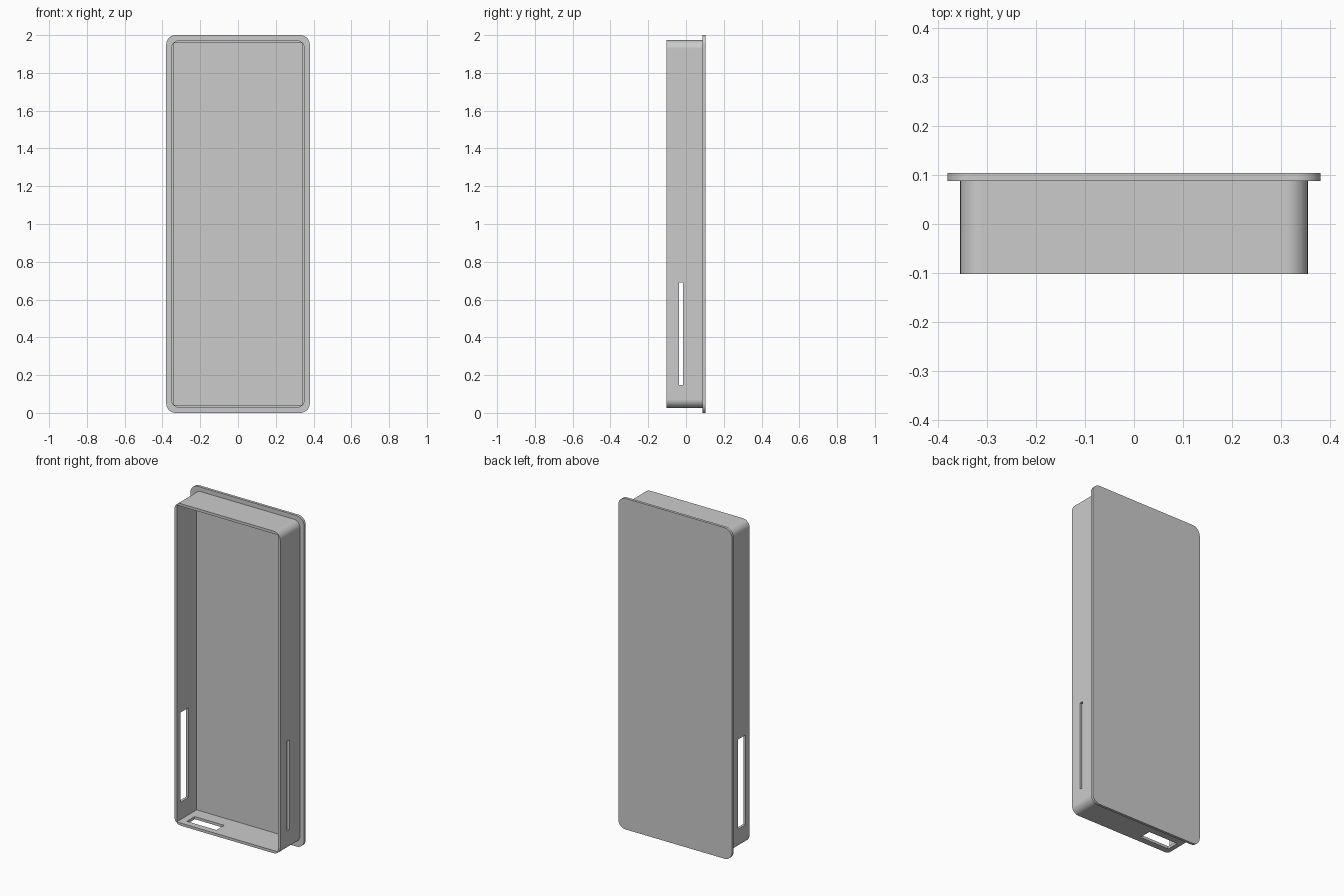
import bpy, bmesh
from math import sin, cos, pi, radians
from mathutils import Vector

if "Cube" in bpy.data.objects:
    bpy.data.objects.remove(bpy.data.objects["Cube"], do_unlink=True)

grey = bpy.data.materials.new("plain grey")
grey.use_nodes = True
COLOUR = (0.6, 0.6, 0.6, 1)
grey.diffuse_color = COLOUR
grey.node_tree.nodes["Principled BSDF"].inputs["Base Color"].default_value = COLOUR

MID_Z = 1.0
BODY_W, BODY_H, WALL = 0.354, 0.973, 0.016      # half width, half height, wall
FRONT, PLATE_FRONT, BACK = -0.102, 0.088, 0.104  # depths along y


def new_object(name, bm):
    bmesh.ops.recalc_face_normals(bm, faces=bm.faces)
    mesh = bpy.data.meshes.new(name)
    bm.to_mesh(mesh)
    bm.free()
    mesh.materials.append(grey)
    ob = bpy.data.objects.new(name, mesh)
    bpy.context.collection.objects.link(ob)
    return ob


def rounded_slab(name, half_w, half_h, radius, y0, y1, steps=10):
    """Rounded rectangle in x-z, extruded from y0 to y1."""
    bm = bmesh.new()
    verts = []
    for i, (sx, sz) in enumerate([(1, 1), (-1, 1), (-1, -1), (1, -1)]):
        for k in range(steps + 1):
            a = (i + k / steps) * pi / 2
            verts.append(bm.verts.new((sx * (half_w - radius) + radius * cos(a), y0,
                                       MID_Z + sz * (half_h - radius) + radius * sin(a))))
    face = bm.faces.new(verts)
    ext = bmesh.ops.extrude_face_region(bm, geom=[face], use_keep_orig=True)
    top = [v for v in ext["geom"] if isinstance(v, bmesh.types.BMVert)]
    bmesh.ops.translate(bm, verts=top, vec=(0, y1 - y0, 0))
    return new_object(name, bm)


def box(name, lo, hi):
    bm = bmesh.new()
    bmesh.ops.create_cube(bm, size=1)
    lo, hi = Vector(lo), Vector(hi)
    bmesh.ops.scale(bm, verts=bm.verts, vec=hi - lo)
    bmesh.ops.translate(bm, verts=bm.verts, vec=(lo + hi) / 2)
    return new_object(name, bm)


def cut(target, cutter):
    """Subtract the cutter and discard it."""
    cutter.hide_render = True
    mod = target.modifiers.new("cut", "BOOLEAN")
    mod.operation, mod.solver, mod.object = "DIFFERENCE", "EXACT", cutter
    bpy.context.view_layer.objects.active = target
    bpy.ops.object.modifier_apply(modifier=mod.name)
    bpy.data.objects.remove(cutter, do_unlink=True)


# Back plate with overhanging lip
back_plate = rounded_slab("back_plate", 0.38, 1.0, 0.05, PLATE_FRONT, BACK)

# Tray walls, rounded outside and square inside, open to the front
tray_walls = rounded_slab("tray_walls", BODY_W, BODY_H, 0.045, FRONT, PLATE_FRONT + 0.006)
in_w, in_h = BODY_W - WALL, BODY_H - WALL
cut(tray_walls, box("hollow", (-in_w, -0.3, MID_Z - in_h), (in_w, 0.3, MID_Z + in_h)))

# Slots: narrow on +x, wide on -x, and one in the bottom wall
cut(tray_walls, box("narrow_slot", (0.3, -0.037, 0.148), (0.4, -0.016, 0.69)))
cut(tray_walls, box("wide_slot", (-0.4, -0.064, 0.148), (-0.3, 0.011, 0.69)))
cut(tray_walls, box("bottom_slot", (-0.297, -0.064, -0.05), (-0.1, 0.011, 0.1)))

# Smooth rounded corners, crisp edges
for ob in (back_plate, tray_walls):
    bpy.ops.object.select_all(action="DESELECT")
    ob.select_set(True)
    bpy.context.view_layer.objects.active = ob
    bpy.ops.object.shade_smooth_by_angle(angle=radians(30))
    ob.modifiers.new("flat_normals", "WEIGHTED_NORMAL").keep_sharp = True
